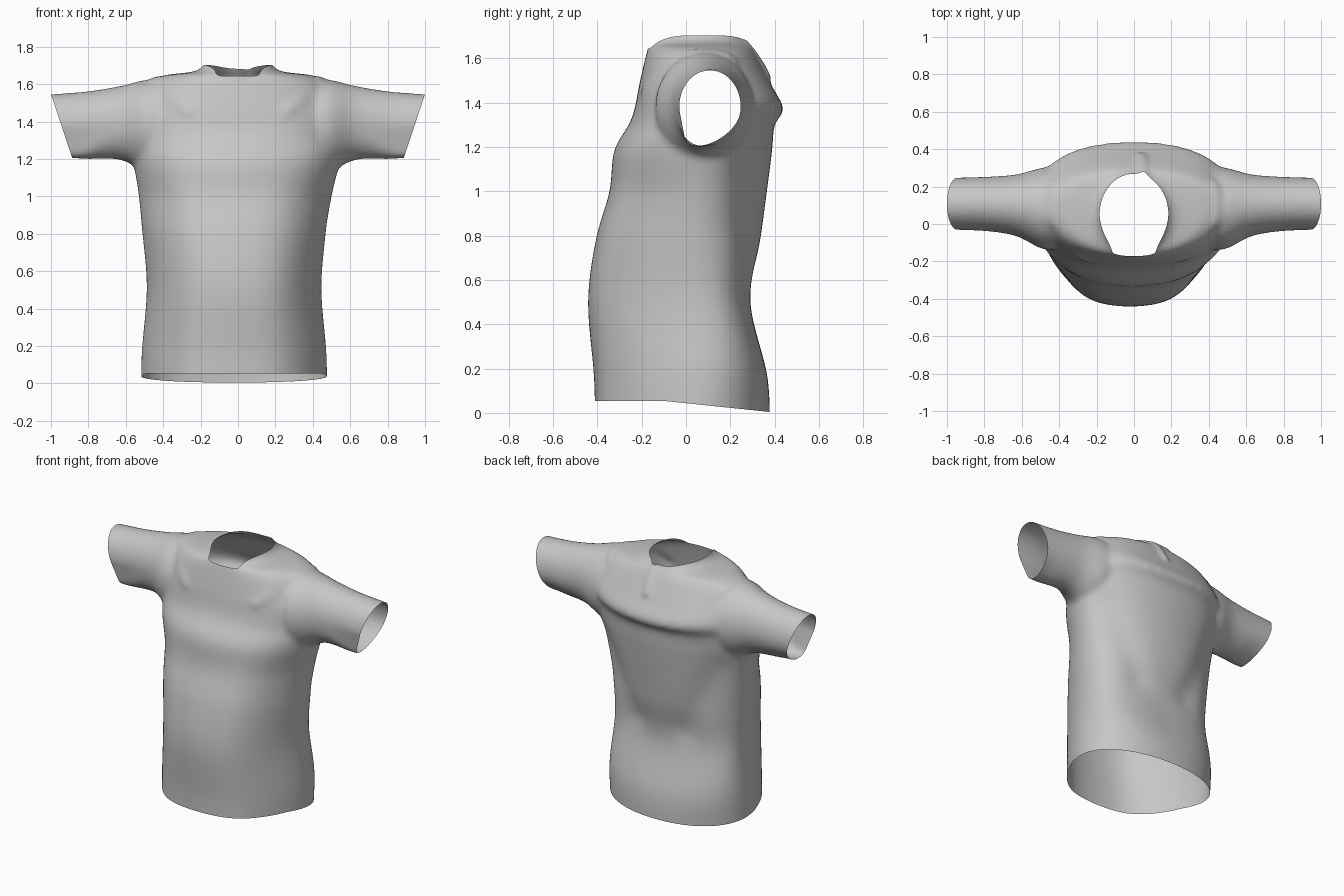
import bpy, bmesh, math
from mathutils import Vector

if "Cube" in bpy.data.objects:
    bpy.data.objects.remove(bpy.data.objects["Cube"])

fabric = bpy.data.materials.new("grey fabric")
fabric.diffuse_color = (0.57, 0.57, 0.57, 1)
fabric.use_nodes = True
fabric.node_tree.nodes["Principled BSDF"].inputs["Base Color"].default_value = fabric.diffuse_color


def smooth_rows(rows, steps=6):
    """Spline through rows of section measurements."""
    out = []
    for i in range(len(rows) - 1):
        a, b = rows[max(i - 1, 0)], rows[i]
        c, d = rows[i + 1], rows[min(i + 2, len(rows) - 1)]
        for s in range(steps):
            t = s / steps
            out.append([0.5 * (2 * q + (r - p) * t + (2 * p - 5 * q + 4 * r - w) * t * t
                               + (3 * q - p - 3 * r + w) * t ** 3)
                        for p, q, r, w in zip(a, b, c, d)])
    return out + [list(rows[-1])]


def loft(bm, rings):
    """Closed solid through a stack of point rings."""
    vs = [[bm.verts.new(p) for p in ring] for ring in rings]
    n = len(vs[0])
    faces = [bm.faces.new((a[i], a[(i + 1) % n], b[(i + 1) % n], b[i]))
             for a, b in zip(vs, vs[1:]) for i in range(n)]
    faces += [bm.faces.new(vs[0][::-1]), bm.faces.new(vs[-1])]
    bmesh.ops.recalc_face_normals(bm, faces=faces)


def power(v, n):
    return math.copysign(abs(v) ** (2 / n), v)


def ramp(v, lo, hi):
    return min(max((v - lo) / (hi - lo), 0), 1)


def flatten(s, gain=1.13):
    """Flatten the middle of the belly while keeping its depth."""
    soft = lambda k: k / (1 + k ** 8) ** 0.125
    return soft(gain * s) / soft(gain)


# Torso sections: z, half width, front y, back y
TORSO = [
    (-0.10, 0.498, -0.41, 0.378),
    (0.16, 0.494, -0.415, 0.368),
    (0.50, 0.467, -0.442, 0.290),
    (0.78, 0.488, -0.407, 0.335),
    (1.00, 0.516, -0.345, 0.365),
    (1.18, 0.550, -0.325, 0.388),
    (1.30, 0.550, -0.258, 0.400),
    (1.37, 0.540, -0.232, 0.440),
    (1.47, 0.520, -0.213, 0.390),
    (1.59, 0.485, -0.186, 0.328),
    (1.645, 0.40, -0.172, 0.295),
    (1.672, 0.22, -0.168, 0.272),
    (1.74, 0.168, -0.168, 0.25),
    (1.85, 0.168, -0.168, 0.25),
]


def torso_ring(row, n=80):
    z, hw, yf, yb = row
    # body leans slightly to one side below, and squares off across the chest
    cx = -0.021 * ramp(z, 1.35, 0.85)
    cy = 0.05 + 0.05 * ramp(z, 0.8, 1.3) - 0.05 * ramp(z, 1.63, 1.68)
    chest = math.exp(-((z - 1.42) / 0.14) ** 2)
    belly = ramp(z, 1.3, 1.0)
    neck = ramp(z, 1.63, 1.68)
    front = 2.08 + 0.35 * chest - 0.4 * belly - 0.3 * neck
    back = 2.05 + 0.3 * chest + 0.75 * math.exp(-((z - 0.4) / 0.28) ** 2)
    pts = []
    for i in range(n):
        c, s = math.cos(i * math.tau / n), math.sin(i * math.tau / n)
        if s < 0:
            d = abs(s) ** (2 / front)
            d += (flatten(d) - d) * belly
            pts.append((cx + hw * power(c, front), cy - (cy - yf) * d, z))
        else:
            # yoke at the back hangs lowest in the middle
            pts.append((cx + hw * power(c, back), cy + (yb - cy) * power(s, back),
                        z + 0.06 * chest * c * c * s))
    return pts


# Sleeve sections: x, front y, back y, bottom z, top z
SLEEVE = [
    (0.28, -0.08, 0.28, 1.25, 1.58),
    (0.46, -0.14, 0.305, 1.135, 1.625),
    (0.63, -0.065, 0.265, 1.195, 1.59),
    (0.82, -0.037, 0.252, 1.20, 1.56),
    (1.08, -0.03, 0.246, 1.21, 1.542),
]


def sleeve_ring(row, side, n=40):
    x, y0, y1, z0, z1 = row
    t = ramp(x, 0.5, 0.85)
    pts = []
    for i in range(n):
        u, v = math.cos(i * math.tau / n), math.sin(i * math.tau / n)
        # the underside sags to a point toward the front
        sag = max(0, -v) * t
        u = max(u - 0.42 * sag * sag, -1 + 0.25 * sag)
        pts.append((side * x, (y0 + y1) / 2 + u * (y1 - y0) / 2,
                    (z0 + z1) / 2 + v * (z1 - z0) / 2))
    return pts


# Cloth volume: torso and sleeves fused into one smooth skin
bm = bmesh.new()
loft(bm, [torso_ring(r) for r in smooth_rows(TORSO)])
for side in (-1, 1):
    loft(bm, [sleeve_ring(r, side) for r in smooth_rows(SLEEVE)])
mesh = bpy.data.meshes.new("volume")
bm.to_mesh(mesh)
bm.free()
volume = bpy.data.objects.new("volume", mesh)
bpy.context.collection.objects.link(volume)
fuse = volume.modifiers.new("fuse", 'REMESH')
fuse.mode = 'VOXEL'
fuse.voxel_size = 0.016
relax = volume.modifiers.new("relax", 'SMOOTH')
relax.factor = 0.5
relax.iterations = 12
skin = bpy.data.meshes.new_from_object(
    volume.evaluated_get(bpy.context.evaluated_depsgraph_get()))
bpy.data.objects.remove(volume)
bm = bmesh.new()
bm.from_mesh(skin)
bm.normal_update()


def fold(start, end, width, height):
    """Raise a soft ridge, or sink a valley, along a line on the cloth."""
    p, d = Vector(start), Vector(end) - Vector(start)
    for v in bm.verts:
        t = ramp((v.co - p).dot(d) / d.length_squared, 0, 1)
        gap = (v.co - p - d * t).length / width
        if gap < 3:
            v.co += v.normal * height * math.exp(-gap * gap)


# Shoulder, chest and back folds on both sides
for side in (-1, 1):
    fold((side * 0.42, -0.15, 1.58), (side * 0.27, -0.21, 1.46), 0.035, 0.013)
    fold((side * 0.44, 0.0, 1.63), (side * 0.44, 0.22, 1.60), 0.03, 0.01)
    fold((side * 0.40, 0.22, 1.1), (side * 0.2, 0.29, 0.62), 0.1, -0.018)
# Pinch behind the collar
fold((0.05, 0.25, 1.67), (0.04, 0.37, 1.52), 0.025, 0.016)


def trim(point, normal, keep=lambda c: True):
    """Cut away the skin on the outer side of a plane."""
    verts = [v for v in bm.verts if keep(v.co)]
    chosen = set(verts)
    edges = [e for e in bm.edges if all(v in chosen for v in e.verts)]
    faces = [f for f in bm.faces if all(v in chosen for v in f.verts)]
    bmesh.ops.bisect_plane(bm, geom=verts + edges + faces, plane_co=point,
                           plane_no=normal, clear_outer=True)


def curved_trim(curve, height, direction, keep):
    """Cut along a curve in y by bending the skin, cutting flat and bending back."""
    for v in bm.verts:
        v.co.z += curve(v.co.y)
    trim((0, 0, height), (0, 0, direction), keep)
    for v in bm.verts:
        v.co.z -= curve(v.co.y)


# Hem, level in front and dropping toward the back
curved_trim(lambda y: 0.049 * max(0, y + 0.1) / 0.47, 0.054, -1, lambda c: c.z < 0.4)

# Neck opening, dipping at the front and a little at the back
curved_trim(lambda y: min(17 * (y - 0.08) ** 4, 0.06 if y < 0.08 else 0.03), 1.703, 1,
            lambda c: c.z > 1.5 and abs(c.x) < 0.4)

# Cuff openings
for side in (-1, 1):
    trim((side, 0, 1.545), (side * 0.335, 0, -0.112),
         lambda c: c.x * side > 0.7 and c.z > 1)

bm.to_mesh(skin)
bm.free()
skin.materials.clear()
skin.materials.append(fabric)
for poly in skin.polygons:
    poly.use_smooth = True
    poly.material_index = 0
shirt = bpy.data.objects.new("short_sleeve_shirt", skin)
bpy.context.collection.objects.link(shirt)
